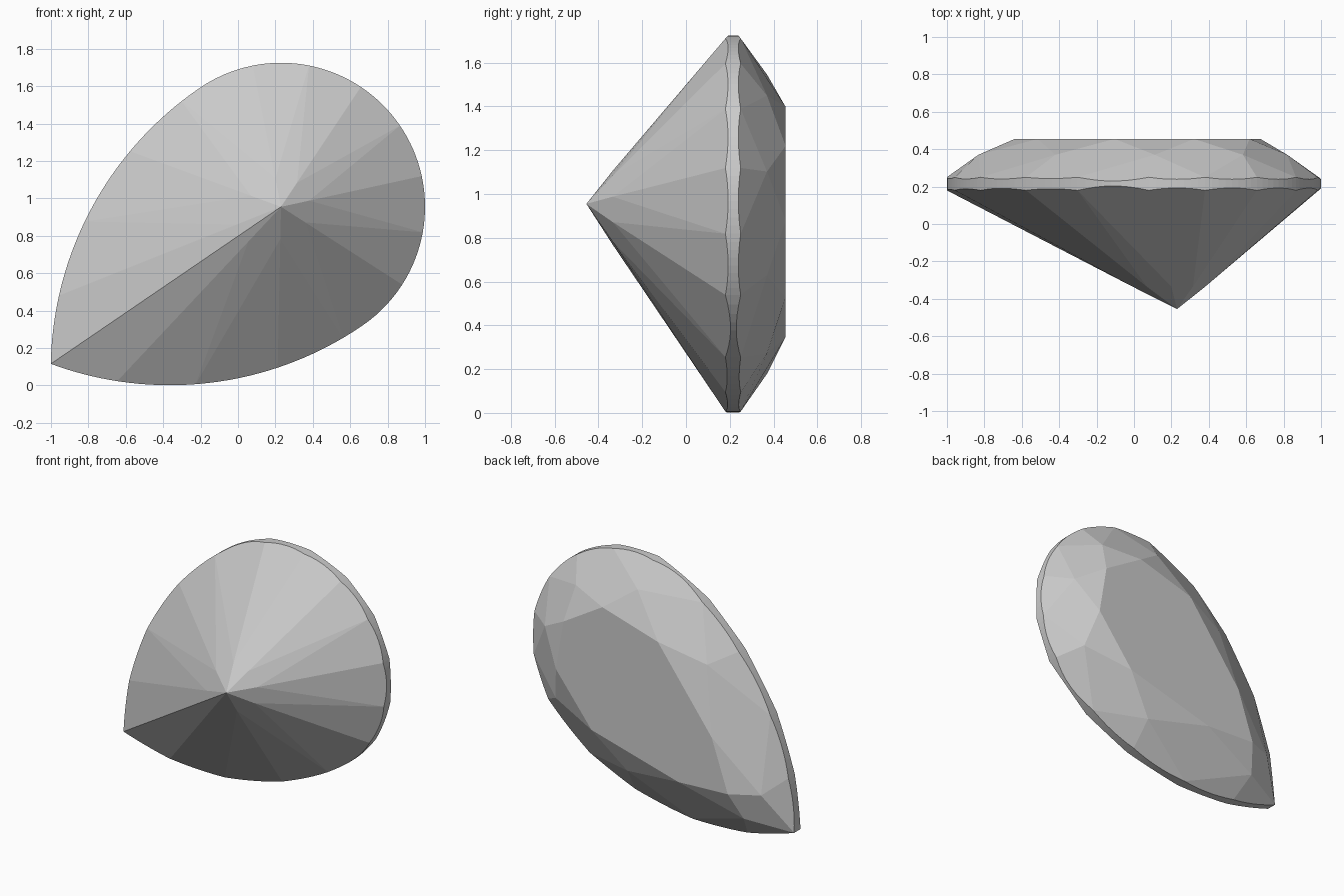
import bpy, bmesh, math
from mathutils import Vector
from mathutils.geometry import normal

if "Cube" in bpy.data.objects:
    bpy.data.objects.remove(bpy.data.objects["Cube"])

TILT = math.radians(34.3)
CX, CZ = 0.23, 0.955
R0, TIP = 0.77, 1.49
C = (TIP ** 2 - R0 ** 2) / (2 * R0)      # offset of the large side arcs
R = R0 + C
SEG = 8


def place(u, v, y):
    """Local gem plan (u along the axis) to world."""
    return Vector((CX + u * math.cos(TILT) - v * math.sin(TILT), y,
                   CZ + u * math.sin(TILT) + v * math.cos(TILT)))


def outline(deg):
    """Teardrop: half circle at the round end, two large arcs to the tip."""
    a = math.radians(deg)
    c, s = math.cos(a), math.sin(a)
    r = R0 if c >= 0 else -C * abs(s) + math.sqrt(R * R - C * C * c * c)
    return r * c, r * s


def mirrored(pts):
    return [(u, -v) for u, v in reversed(pts)]


# girdle anchors: even = main facets, odd = between them
half = [22, 44.5, 67, 99, 125.5, 150, 167.5]
angles = [0] + half + [180] + [360 - a for a in reversed(half)]
table_half = [(0.325, 0.315), (-0.097, 0.45), (-0.747, 0.227)]
table = [(0.47, 0)] + table_half + [(-1.05, 0)] + mirrored(table_half)
star_half = [(0.57, 0.21), (0.235, 0.555), (-0.418, 0.541), (-1.205, 0.118)]
star = star_half + mirrored(star_half)

bm = bmesh.new()
new = bm.verts.new
T = [new(place(u, v, 0.455)) for u, v in table]
S = [new(place(u, v, 0.37)) for u, v in star]
culet = new(place(0, 0, -0.455))
P = []                                    # inner pavilion corners
for i in range(8):
    u, v = outline(angles[2 * i + 1])
    P.append(new(place(0.2 * u, 0.2 * v, -0.455 + 0.2 * 0.6)))


def anchors(y):
    return [new(place(*outline(a), y)) for a in angles]


top, low = anchors(0.25), anchors(0.18)


def arc(k, ring, apex):
    """Scalloped girdle edge from anchor k to k+1, on the facet's plane."""
    a, b = ring[k], ring[(k + 1) % 16]
    n = normal(apex.co, a.co, b.co)
    a0, a1 = angles[k], (angles + [360])[k + 1]
    pts = [a]
    for j in range(1, SEG):
        p = place(*outline(a0 + (a1 - a0) * j / SEG), 0)
        p.y = a.co.y - (n.x * (p.x - a.co.x) + n.z * (p.z - a.co.z)) / n.y
        pts.append(new(p))
    return pts + [b]


# table, star and bezel facets, pavilion mains
face = bm.faces.new
face(T)
for i in range(8):
    face((T[i], S[i], T[(i + 1) % 8]))
    face((T[i], S[i - 1], top[2 * i], S[i]))
    if i != 4:
        face((culet, P[i], low[2 * i], P[i - 1]))

# girdle halves and girdle band
for k in range(16):
    i = k // 2
    up, dn = arc(k, top, S[i]), arc(k, low, P[i])
    face([S[i]] + up)
    if k == 7:                            # the tip has one sharp ridge, no main
        face([culet, P[i]] + dn)
    elif k == 8:
        face([culet] + dn + [P[i]])
    else:
        face([P[i]] + dn)
    for j in range(SEG):
        face((up[j], up[j + 1], dn[j + 1], dn[j]))

bmesh.ops.recalc_face_normals(bm, faces=bm.faces[:])
me = bpy.data.meshes.new("pear_cut_gem")
bm.to_mesh(me)
bm.free()
bpy.context.collection.objects.link(bpy.data.objects.new("pear_cut_gem", me))
